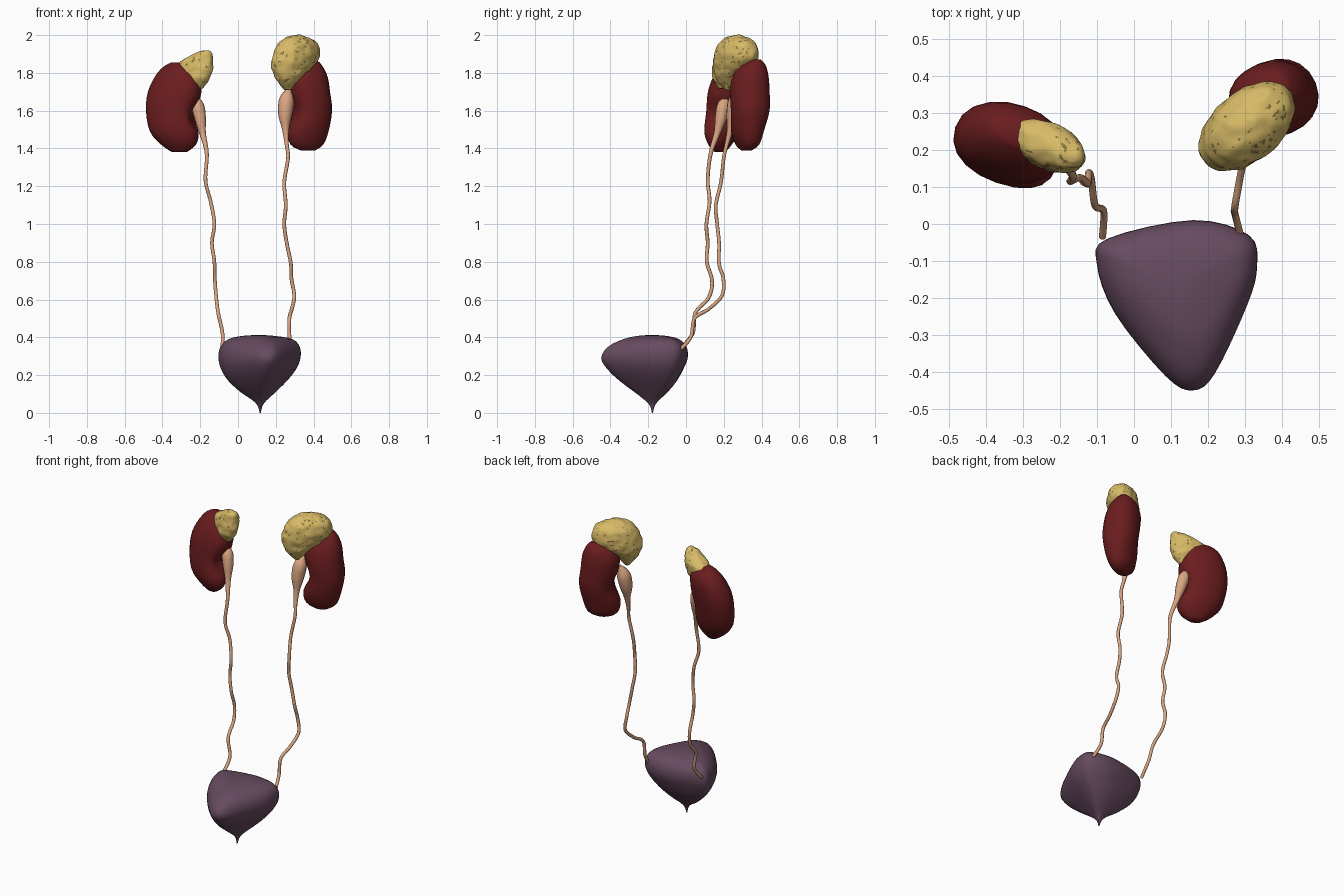
import bpy, bmesh, math
from mathutils import Vector, noise

cube = bpy.data.objects.get("Cube")
if cube:
    bpy.data.objects.remove(cube, do_unlink=True)


def make_material(name, rgb):
    mat = bpy.data.materials.new(name)
    mat.use_nodes = True
    colour = (*rgb, 1)
    mat.diffuse_color = colour
    mat.node_tree.nodes["Principled BSDF"].inputs["Base Color"].default_value = colour
    return mat


DARK_RED = make_material("dark red", (.145, .012, .013))
YELLOW = make_material("ochre yellow", (.68, .49, .135))
OLIVE = make_material("dark olive", (.24, .17, .04))
PURPLE = make_material("dull purple", (.135, .07, .115))
PEACH = make_material("peach", (.7, .38, .22))


def spline(points, steps, closed=False):
    """Smooth path through points of any dimension."""
    n = len(points)
    pick = (lambda i: points[i % n]) if closed else (lambda i: points[min(max(i, 0), n - 1)])
    path = []
    for i in range(n if closed else n - 1):
        p, q, r, s = (pick(i + k) for k in (-1, 0, 1, 2))
        for j in range(steps):
            t = j / steps
            path.append([b + .5 * t * (c - a + t * (2*a - 5*b + 4*c - d + t * (3*(b - c) + d - a)))
                         for a, b, c, d in zip(p, q, r, s)])
    return path if closed else path + [list(points[-1])]


def oval(sides, power=1):
    """Unit circle, boxier as the power drops below one."""
    def soft(v):
        return math.copysign(abs(v) ** power, v)
    turns = [math.tau * i / sides for i in range(sides)]
    return [(soft(math.cos(t)), soft(math.sin(t))) for t in turns]


def loft(name, rows, outline, materials, angle=0, steps=3, dent_side=0, dent=0, dent_z=0, bumps=0):
    """Stack scaled outlines; each row is z, centre x, centre y, half width, half depth."""
    bm = bmesh.new()
    ca, sa = math.cos(math.radians(angle)), math.sin(math.radians(angle))
    rings = []
    for z, cx, cy, a, b in spline(rows, steps):
        ring = []
        for u, v in outline:
            x, y = u * a, v * b
            if u * dent_side > 0:
                x -= dent_side * dent * u * u * math.exp(-((z - dent_z) / .06) ** 2 - 2 * v * v)
            p = Vector((cx + x * ca - y * sa, cy + x * sa + y * ca, z))
            if bumps:
                p += bumps * noise.noise_vector(p * 28)
            ring.append(bm.verts.new(p))
        rings.append(ring)
    n = len(outline)
    for low, high in zip(rings, rings[1:]):
        for i in range(n):
            j = (i + 1) % n
            bm.faces.new((low[i], low[j], high[j], high[i]))
    bm.faces.new(rings[0])
    bm.faces.new(rings[-1])
    bmesh.ops.recalc_face_normals(bm, faces=bm.faces)
    # clustered dark pits where a second colour is given
    for f in bm.faces:
        f.smooth = True
        p = f.calc_center_median()
        if len(materials) > 1 and noise.noise(p * 75) + .5 * noise.noise(p * 16) > .52:
            f.material_index = 1
    mesh = bpy.data.meshes.new(name)
    bm.to_mesh(mesh)
    bm.free()
    for m in materials:
        mesh.materials.append(m)
    obj = bpy.data.objects.new(name, mesh)
    bpy.context.collection.objects.link(obj)


def tube(name, points, radius):
    """Tapered tube; each point is x, y, z, thickness."""
    curve = bpy.data.curves.new(name, "CURVE")
    curve.dimensions = "3D"
    curve.bevel_depth = radius
    curve.bevel_resolution = 3
    curve.use_fill_caps = True
    path = spline(points, 6)
    line = curve.splines.new("POLY")
    line.points.add(len(path) - 1)
    for target, (x, y, z, r) in zip(line.points, path):
        target.co = (x, y, z, 1)
        target.radius = r
    line.use_smooth = True
    curve.materials.append(PEACH)
    obj = bpy.data.objects.new(name, curve)
    bpy.context.collection.objects.link(obj)


# Kidneys: bean shapes with a notch on the inner side
loft("left_kidney", [
    (1.39, .37, .32, .04, .025), (1.42, .365, .325, .09, .055), (1.49, .37, .325, .112, .08),
    (1.6, .388, .34, .11, .1), (1.7, .375, .338, .112, .102), (1.78, .365, .342, .11, .092),
    (1.84, .37, .355, .075, .065), (1.87, .385, .37, .03, .025)],
    oval(20, .92), [DARK_RED], angle=22, dent_side=-1, dent=.025, dent_z=1.59)
loft("right_kidney", [
    (1.38, -.31, .18, .04, .025), (1.42, -.315, .18, .095, .055), (1.49, -.335, .19, .135, .085),
    (1.6, -.348, .21, .142, .096), (1.7, -.335, .222, .145, .098), (1.78, -.32, .235, .122, .085),
    (1.83, -.315, .24, .085, .055), (1.855, -.32, .24, .035, .025)],
    oval(20, .9), [DARK_RED], angle=-19, dent_side=1, dent=.045, dent_z=1.57)

# Adrenal glands: lumpy caps on the kidneys
loft("left_adrenal_gland", [
    (1.71, .26, .225, .015, .02), (1.77, .265, .225, .07, .06), (1.83, .285, .25, .125, .085),
    (1.89, .308, .265, .145, .092), (1.95, .315, .27, .122, .082), (1.985, .315, .27, .075, .05),
    (2, .315, .27, .015, .01)],
    oval(84), [YELLOW, OLIVE], angle=42, steps=10, bumps=.005)
loft("right_adrenal_gland", [
    (1.72, -.205, .19, .02, .02), (1.77, -.225, .2, .08, .053), (1.82, -.235, .212, .11, .06),
    (1.86, -.22, .208, .092, .056), (1.9, -.182, .19, .05, .037), (1.92, -.168, .18, .015, .012)],
    oval(64), [YELLOW, OLIVE], angle=-25, steps=8, bumps=.005)

# Bladder: rounded triangle tapering to a short outlet
triangle = spline([
    (.9, .82), (.2, 1), (-.87, .78), (-1, .48), (-.77, -.1), (-.14, -.83),
    (.2, -1), (.48, -.8), (.88, 0), (1, .45)], 4, closed=True)
loft("bladder", [
    (0, .118, -.178, .003, .003), (.035, .117, -.178, .012, .012), (.065, .115, -.18, .035, .035),
    (.11, .107, -.185, .092, .088), (.17, .105, -.2, .154, .152), (.23, .11, -.215, .196, .2),
    (.29, .115, -.22, .215, .229), (.35, .118, -.205, .208, .208), (.39, .12, -.185, .168, .148),
    (.407, .11, -.18, .09, .08), (.412, .11, -.18, .02, .02)],
    triangle, [PURPLE])

# Ureters: funnels at the kidneys narrowing to thin winding tubes
tube("left_ureter", [
    (.27, .285, 1.72, .8), (.258, .265, 1.66, 4), (.25, .25, 1.58, 3.8), (.252, .235, 1.5, 1.9),
    (.258, .215, 1.42, 1.1), (.265, .2, 1.35, 1), (.245, .185, 1.22, 1), (.253, .158, 1.1, 1),
    (.245, .165, 1, 1), (.258, .175, .9, 1), (.28, .175, .79, 1), (.283, .198, .71, 1),
    (.298, .19, .62, 1), (.285, .12, .55, 1), (.272, .045, .5, 1), (.273, .025, .4, 1),
    (.29, -.04, .325, 1)], .0098)
tube("right_ureter", [
    (-.24, .215, 1.68, .8), (-.215, .2, 1.63, 3.4), (-.2, .185, 1.56, 3.2), (-.187, .165, 1.48, 1.8),
    (-.165, .13, 1.37, 1.1), (-.172, .115, 1.23, 1), (-.145, .125, 1.12, 1), (-.125, .108, 1, 1),
    (-.138, .115, .9, 1), (-.125, .11, .8, 1), (-.122, .138, .7, 1), (-.115, .12, .61, 1),
    (-.105, .05, .53, 1), (-.082, .035, .42, 1), (-.085, -.035, .335, 1)], .0098)
